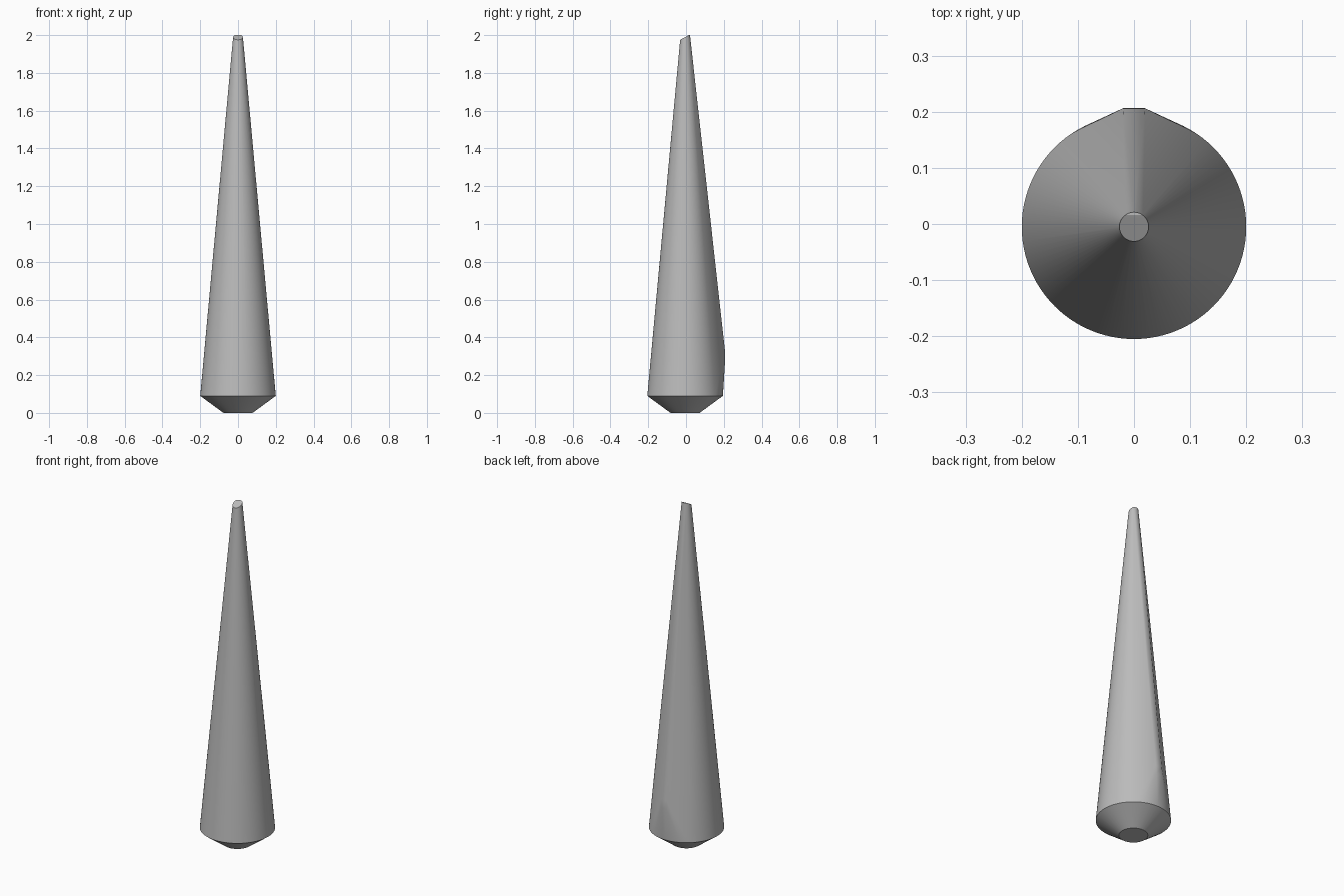
import bpy
import bmesh
import math

cube = bpy.data.objects.get("Cube")
if cube:
    bpy.data.objects.remove(cube, do_unlink=True)

SEGMENTS = 96
AXIS_Y = -0.005


def ring(radius, height):
    """Circle of points; height is a function of y."""
    points = []
    for i in range(SEGMENTS):
        a = math.tau * i / SEGMENTS
        y = AXIS_Y + radius * math.sin(a)
        points.append((radius * math.cos(a), y, height(y)))
    return points


# Material
grey = bpy.data.materials.new("mid_grey")
grey.use_nodes = True
colour = (0.5, 0.5, 0.5, 1)
grey.diffuse_color = colour
grey.node_tree.nodes["Principled BSDF"].inputs["Base Color"].default_value = colour

# Tapered spike: foot, shoulder and slanted tip, with a ridge drawn out at the back
points = ring(0.077, lambda y: 0)
points += ring(0.2, lambda y: 0.09)
points += ring(0.026, lambda y: min(2, 1.975 + (y + 0.031) * 0.54))
for side in (-1, 1):
    points += [(side * 0.02, 0.206, 0.33), (side * 0.018, 0.207, 0.28)]

bm = bmesh.new()
for p in points:
    bm.verts.new(p)
hull = bmesh.ops.convex_hull(bm, input=bm.verts)
loose = [v for v in bm.verts if not v.link_faces]
bmesh.ops.delete(bm, geom=loose, context="VERTS")
bmesh.ops.dissolve_limit(bm, angle_limit=math.radians(0.2),
                         verts=bm.verts, edges=bm.edges)
bmesh.ops.recalc_face_normals(bm, faces=bm.faces)

mesh = bpy.data.meshes.new("spike_body")
bm.to_mesh(mesh)
bm.free()
mesh.materials.append(grey)
spike = bpy.data.objects.new("spike_body", mesh)
bpy.context.collection.objects.link(spike)

bpy.ops.object.select_all(action="DESELECT")
spike.select_set(True)
bpy.context.view_layer.objects.active = spike
bpy.ops.object.shade_smooth_by_angle(angle=math.radians(12))
